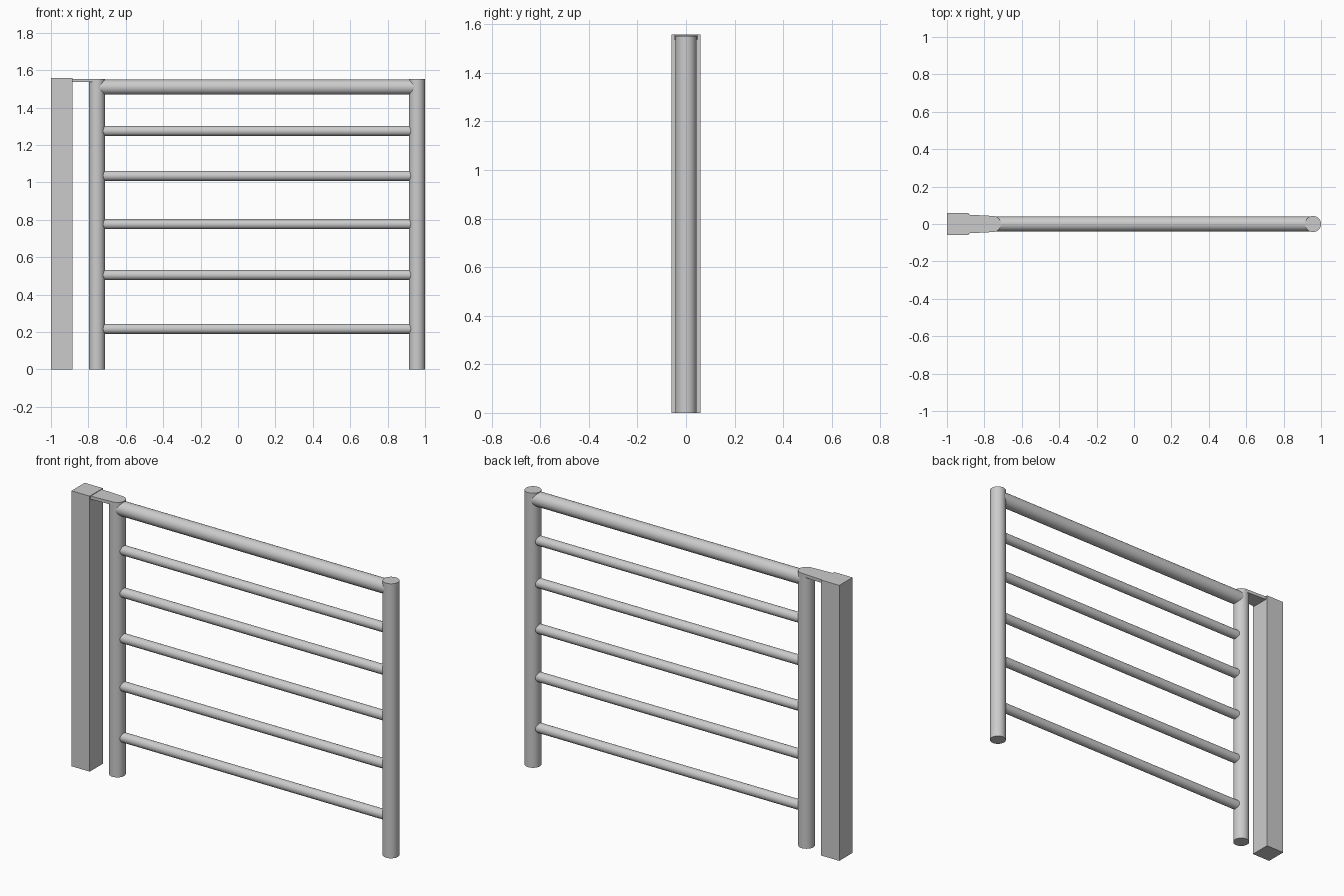
import bpy, bmesh, math

if "Cube" in bpy.data.objects:
    bpy.data.objects.remove(bpy.data.objects["Cube"])

LEFT_X, RIGHT_X, POST_R = -0.754, 0.957, 0.043


def rod(name, r, depth, loc, along_x=False):
    rot = (0, math.pi / 2, 0) if along_x else (0, 0, 0)
    bpy.ops.mesh.primitive_cylinder_add(vertices=32, radius=r, depth=depth,
                                        location=loc, rotation=rot)
    ob = bpy.context.object
    ob.name = name
    bpy.ops.object.shade_smooth_by_angle(angle=math.radians(40))
    return ob


def prism(name, outline, z0, z1):
    bm = bmesh.new()
    face = bm.faces.new([bm.verts.new((x, y, z0)) for x, y in outline])
    up = bmesh.ops.extrude_face_region(bm, geom=[face])
    verts = [g for g in up["geom"] if isinstance(g, bmesh.types.BMVert)]
    bmesh.ops.translate(bm, verts=verts, vec=(0, 0, z1 - z0))
    bmesh.ops.recalc_face_normals(bm, faces=bm.faces)
    me = bpy.data.meshes.new(name)
    bm.to_mesh(me)
    bm.free()
    ob = bpy.data.objects.new(name, me)
    bpy.context.collection.objects.link(ob)
    return ob


# Round gate uprights
for name, x in (("hinge_side_upright", LEFT_X), ("latch_side_upright", RIGHT_X)):
    rod(name, POST_R, 1.552, (x, 0, 0.776))


# Horizontal bars, ending just inside the uprights
def bar(name, r, z):
    inset = math.sqrt(POST_R ** 2 - r ** 2) - 0.002
    x0, x1 = LEFT_X + inset, RIGHT_X - inset
    rod(name, r, x1 - x0, ((x0 + x1) / 2, 0, z), True)


bar("top_rail", 0.04, 1.509)
for i, z in enumerate((0.217, 0.505, 0.777, 1.035, 1.275)):
    bar(f"lower_rail_{i + 1}", 0.027, z)

# Square fixed post
prism("square_post", [(-1, -0.059), (-0.886, -0.059), (-0.886, 0.059), (-1, 0.059)], 0, 1.557)

# Tapered hinge plate with rounded end over the upright
arc = [(LEFT_X + POST_R * math.cos(a), POST_R * math.sin(a))
       for a in (math.radians(-90 + 180 * k / 16) for k in range(17))]
prism("hinge_plate", [(-0.886, 0.05), (-0.886, -0.05)] + arc, 1.536, 1.554)
